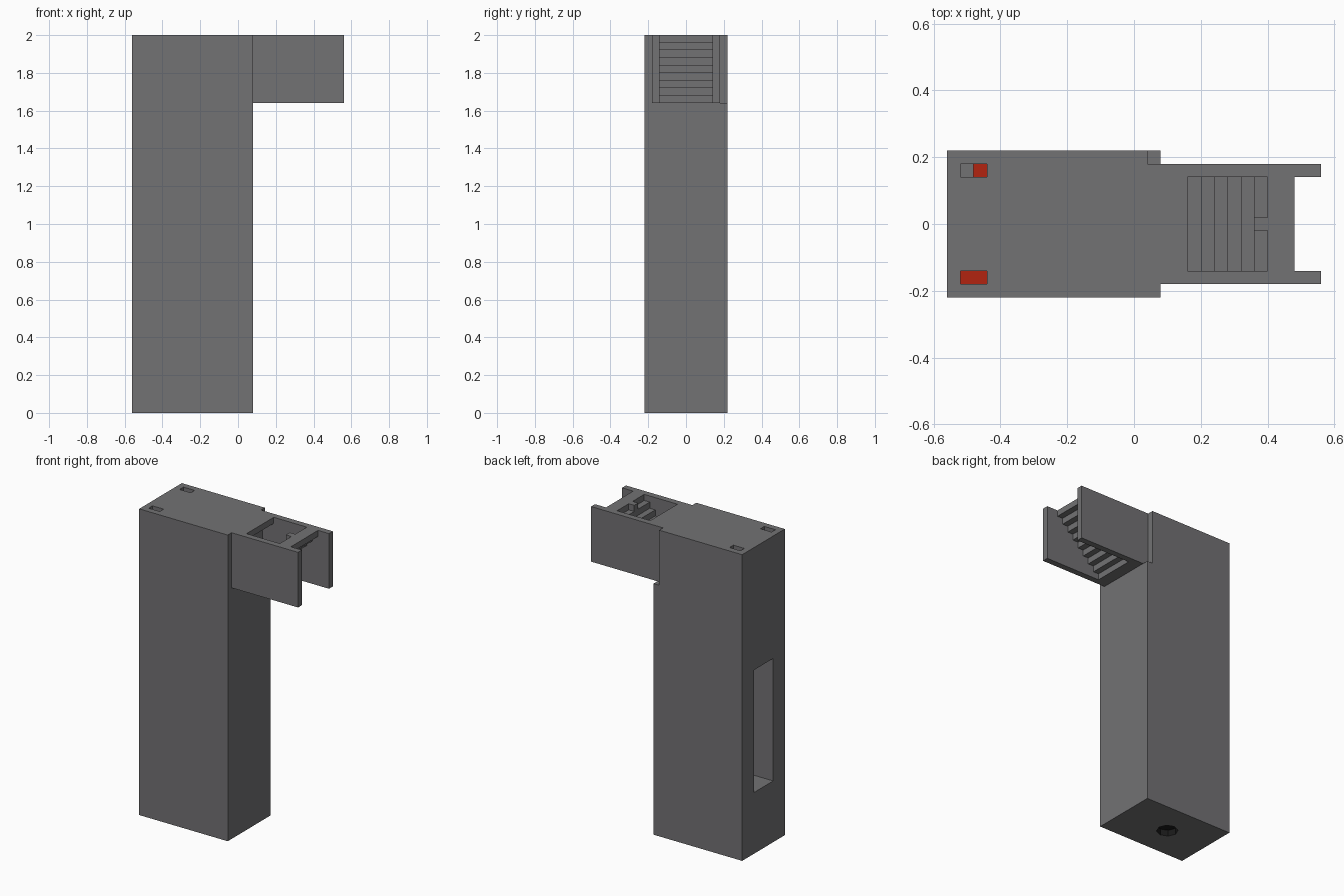
import bpy, bmesh
from mathutils import Vector

if "Cube" in bpy.data.objects:
    bpy.data.objects.remove(bpy.data.objects["Cube"], do_unlink=True)


def material(name, colour):
    m = bpy.data.materials.new(name)
    m.use_nodes = True
    m.diffuse_color = colour
    m.node_tree.nodes["Principled BSDF"].inputs["Base Color"].default_value = colour
    return m


grey = material("stone_grey", (0.17, 0.168, 0.174, 1))
red = material("slot_red", (0.45, 0.017, 0.005, 1))
black = material("socket_black", (0.01, 0.01, 0.01, 1))


def finish(name, bm):
    bmesh.ops.recalc_face_normals(bm, faces=bm.faces)
    mesh = bpy.data.meshes.new(name)
    bm.to_mesh(mesh)
    bm.free()
    obj = bpy.data.objects.new(name, mesh)
    bpy.context.collection.objects.link(obj)
    mesh.materials.append(grey)
    return obj


def box(name, x, y, z):
    """Box from (min, max) pairs on each axis."""
    bm = bmesh.new()
    bmesh.ops.create_cube(bm, size=1)
    for v in bm.verts:
        v.co = Vector([r[0] if c < 0 else r[1] for c, r in zip(v.co, (x, y, z))])
    return finish(name, bm)


def extrude_profile(name, points, y0, y1):
    """Extrude an x-z outline along y."""
    bm = bmesh.new()
    face = bm.faces.new([bm.verts.new((x, y0, z)) for x, z in points])
    out = bmesh.ops.extrude_face_region(bm, geom=[face])
    moved = [g for g in out["geom"] if isinstance(g, bmesh.types.BMVert)]
    bmesh.ops.translate(bm, verts=moved, vec=(0, y1 - y0, 0))
    return finish(name, bm)


def cut(target, cutter):
    mod = target.modifiers.new("cut", "BOOLEAN")
    mod.operation = "DIFFERENCE"
    mod.solver = "EXACT"
    mod.object = cutter
    cutter.hide_render = True
    bpy.context.view_layer.objects.active = target
    bpy.ops.object.modifier_apply(modifier=mod.name)
    bpy.data.objects.remove(cutter, do_unlink=True)


# Tower with side recess, corner notch and top slots
tower = box("tower", (-0.56, 0.08), (-0.22, 0.22), (0, 2))
cut(tower, box("recess_cutter", (-0.7, -0.24), (-0.1, 0.1), (0.4, 1.2)))
cut(tower, box("notch_cutter", (0.04, 0.2), (0.18, 0.3), (1.64, 2.1)))
for side in (-1, 1):
    y = sorted((side * 0.14, side * 0.18))
    cut(tower, box("slot_cutter", (-0.52, -0.44), y, (1.92, 2.1)))

# Socket in the underside
bm = bmesh.new()
bmesh.ops.create_cone(bm, cap_ends=True, segments=8, radius1=0.065,
                      radius2=0.065, depth=0.08)
bmesh.ops.translate(bm, verts=bm.verts, vec=(-0.26, 0, 0))
cut(tower, finish("socket_cutter", bm))

# Red slot floors, black socket
while len(tower.data.materials) < 1:
    tower.data.materials.append(grey)
tower.data.materials.append(red)
tower.data.materials.append(black)
red_index = tower.data.materials.find(red.name)
black_index = tower.data.materials.find(black.name)
for p in tower.data.polygons:
    p.material_index = 0
    if abs(p.center.z - 1.92) < 0.005 and p.normal.z > 0.9:
        p.material_index = red_index
    elif 0.001 < p.center.z < 0.05:
        p.material_index = black_index

# Small raised block in the rear slot
box("slot_step", (-0.52, -0.48), (0.14, 0.18), (1.92, 1.96))

# Stair hall walls
for name, side in (("front_wall", -1), ("back_wall", 1)):
    box(name, (0.08, 0.56), sorted((side * 0.14, side * 0.18)), (1.64, 2))

# Landing slab above the foot of the stairs
box("landing", (0.08, 0.16), (-0.14, 0.14), (1.96, 2))

# Staircase descending from the outer end to the tower
S = 0.04
outline = [(0.48, 2), (0.40, 2)]
for k in range(8):
    z = 1.96 - S * k
    outline += [(0.40 - S * k, z), (0.36 - S * k, z)]
outline += [(0.08, 1.64)]
for k in range(9):
    x = 0.16 + S * k
    outline += [(x, 1.64 + S * k), (x, 1.68 + S * k)]
outline.pop()
extrude_profile("staircase", outline, -0.14, 0.14)

# Tab on the top step
box("step_tab", (0.36, 0.40), (-0.02, 0.02), (1.96, 2))
